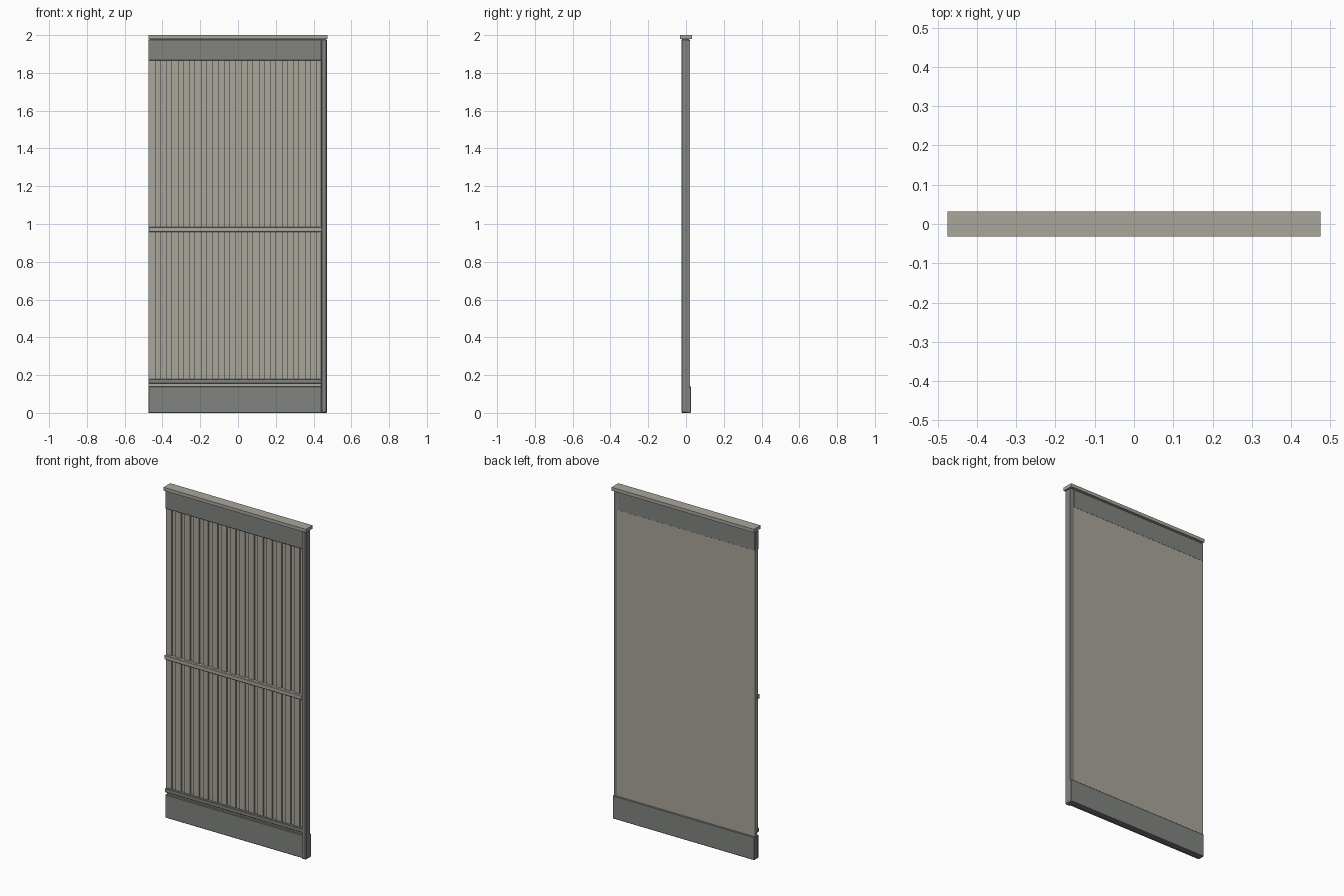
import bpy

if "Cube" in bpy.data.objects:
    bpy.data.objects.remove(bpy.data.objects["Cube"], do_unlink=True)


def material(name, rgb):
    mat = bpy.data.materials.new(name)
    mat.use_nodes = True
    color = (*rgb, 1.0)
    mat.diffuse_color = color
    mat.node_tree.nodes["Principled BSDF"].inputs["Base Color"].default_value = color
    return mat


BEIGE = material("warm beige", (0.40, 0.38, 0.33))
GREY = material("green grey", (0.22, 0.23, 0.215))


def box(name, x, y, z, mat, bevel=0.0):
    """Box from (min, max) ranges, with optional chamfered edges."""
    ranges = (x, y, z)
    bpy.ops.mesh.primitive_cube_add(size=1, location=[sum(r) / 2 for r in ranges])
    obj = bpy.context.object
    obj.name = name
    obj.scale = [r[1] - r[0] for r in ranges]
    bpy.ops.object.transform_apply(location=False, rotation=False, scale=True)
    obj.data.materials.append(mat)
    if bevel:
        mod = obj.modifiers.new("chamfer", "BEVEL")
        mod.width = bevel
        mod.segments = 1
    return obj


LEFT, POST, RIGHT = -0.475, 0.44, 0.47
BACK = 0.02

# Backing sheet
box("back_panel", (LEFT + 0.001, RIGHT - 0.002), (0.0, BACK), (0.1, 1.97), BEIGE)

# Raised vertical boards with grooves between them
COUNT = 15
pitch = (POST - LEFT) / COUNT
for i in range(COUNT):
    start = LEFT + 0.002 + i * pitch
    box(f"board_{i + 1}", (start, start + pitch * 0.6), (-0.009, 0.002),
        (0.16, 1.88), BEIGE)

# Horizontal members
box("frieze_board", (LEFT, POST + 0.005), (-0.016, 0.0205), (1.865, 1.976), GREY, 0.002)
box("middle_rail", (LEFT, POST + 0.005), (-0.025, 0.0), (0.958, 0.985), BEIGE, 0.003)
box("base_moulding", (LEFT, POST + 0.005), (-0.02, 0.0), (0.155, 0.18), GREY, 0.003)
box("baseboard", (LEFT, POST + 0.005), (-0.016, 0.0), (0.0, 0.14), GREY, 0.003)
box("rear_baseboard", (LEFT, RIGHT), (0.0, 0.027), (0.0, 0.14), GREY, 0.003)

# End post and top cap
box("end_post", (POST, RIGHT), (-0.025, BACK), (0.0, 1.98), GREY, 0.005)
box("cap_neck", (LEFT + 0.006, RIGHT - 0.006), (-0.012, 0.016), (1.97, 1.985), GREY)
box("top_cap", (-0.475, 0.475), (-0.032, 0.032), (1.98, 2.0), BEIGE)
